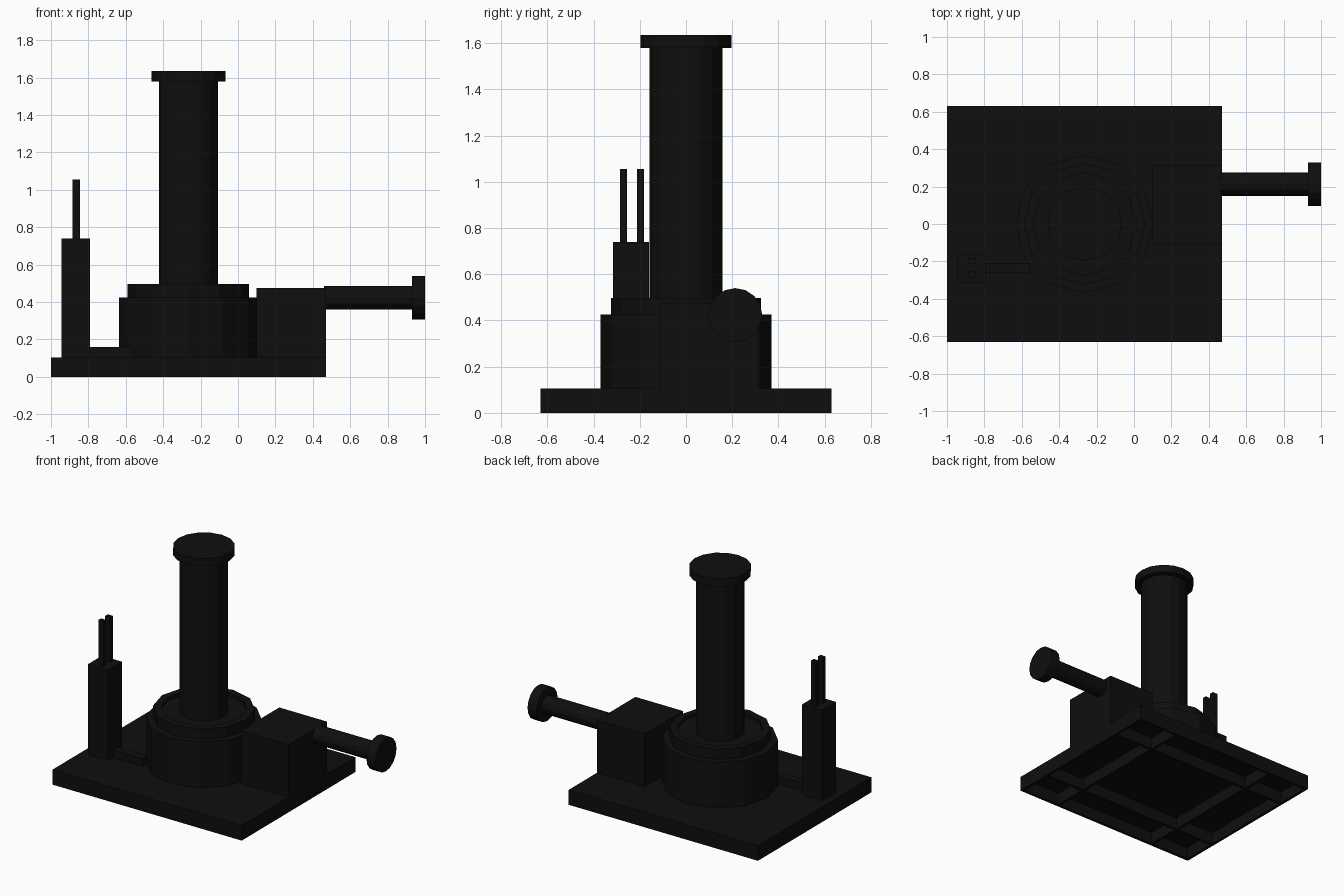
import bpy
import math

if "Cube" in bpy.data.objects:
    bpy.data.objects.remove(bpy.data.objects["Cube"], do_unlink=True)

# Single near-black colour
black = bpy.data.materials.new("matte_black")
black.use_nodes = True
colour = (0.0045, 0.0045, 0.0045, 1)
black.diffuse_color = colour
black.node_tree.nodes["Principled BSDF"].inputs["Base Color"].default_value = colour


def finish(name, verts, faces):
    mesh = bpy.data.meshes.new(name)
    mesh.from_pydata(verts, [], faces)
    mesh.materials.append(black)
    obj = bpy.data.objects.new(name, mesh)
    bpy.context.collection.objects.link(obj)
    return obj


def box(name, x, y, z):
    verts = [(a, b, c) for a in x for b in y for c in z]
    faces = [(0, 1, 3, 2), (4, 6, 7, 5), (0, 4, 5, 1),
             (2, 3, 7, 6), (0, 2, 6, 4), (1, 5, 7, 3)]
    return finish(name, verts, faces)


def turned(name, profile, location, sides=12, along_x=False):
    """Spin a (radius, height) profile about its axis and cap both ends."""
    verts, faces = [], []
    for r, h in profile:
        for i in range(sides):
            a = math.tau * i / sides
            verts.append((r * math.cos(a), r * math.sin(a), h))
    for k in range(len(profile) - 1):
        for i in range(sides):
            j = (i + 1) % sides
            low, high = k * sides, (k + 1) * sides
            faces.append((low + i, low + j, high + j, high + i))
    faces.append(tuple(reversed(range(sides))))
    faces.append(tuple(range(len(verts) - sides, len(verts))))
    obj = finish(name, verts, faces)
    obj.location = location
    if along_x:
        obj.rotation_euler.y = math.pi / 2
    return obj


CX = -0.265            # axis of the tank and chimney
LEFT, RIGHT, DEPTH, TOP = -1.0, 0.47, 0.63, 0.105

# Hollow base tray: deck, rim walls and underside ribs
box("base_deck", (LEFT, RIGHT), (-DEPTH, DEPTH), (0.085, TOP))
wall = 0.02
for side, y in (("front", -DEPTH), ("back", DEPTH - wall)):
    box(f"base_{side}_wall", (LEFT, RIGHT), (y, y + wall), (0, 0.085))
for side, x in (("right", LEFT), ("left", RIGHT - wall)):
    box(f"base_{side}_wall", (x, x + wall), (wall - DEPTH, DEPTH - wall), (0, 0.085))
for s in (-1, 1):
    x, y = CX + s * 0.41, s * 0.36
    box("base_cross_rib", (x - 0.01, x + 0.01), (wall - DEPTH, DEPTH - wall), (0, 0.085))
    box("base_long_rib", (LEFT + wall, RIGHT - wall), (y - 0.01, y + 0.01), (0, 0.085))

# Round tank with stepped collar, and the chimney
turned("tank", [(0.37, TOP), (0.37, 0.425)], (CX, 0, 0))
turned("tank_collar", [(0.325, 0.425), (0.325, 0.497), (0.275, 0.497), (0.275, 0.475)], (CX, 0, 0))
turned("chimney", [(0.157, 0.47), (0.157, 1.58)], (CX, 0, 0), 16)
turned("chimney_cap", [(0.198, 1.58), (0.198, 1.635)], (CX, 0, 0), 16)

# Side housing with outlet pipe and end flange
box("side_housing", (0.1, RIGHT), (-0.11, 0.315), (TOP, 0.475))
turned("outlet_pipe", [(0.062, 0.46), (0.062, 0.94)], (0, 0.213, 0.423), along_x=True)
turned("pipe_flange", [(0.117, 0.93), (0.117, 1.0)], (0, 0.213, 0.423), 16, along_x=True)

# Control post with two rods, joined to the tank by a low duct
box("control_post", (-0.945, -0.79), (-0.315, -0.16), (TOP, 0.74))
for y in (-0.27, -0.196):
    box("post_rod", (-0.885, -0.845), (y - 0.015, y + 0.015), (0.74, 1.055))
box("low_duct", (-0.79, -0.56), (-0.26, -0.21), (TOP, 0.16))
